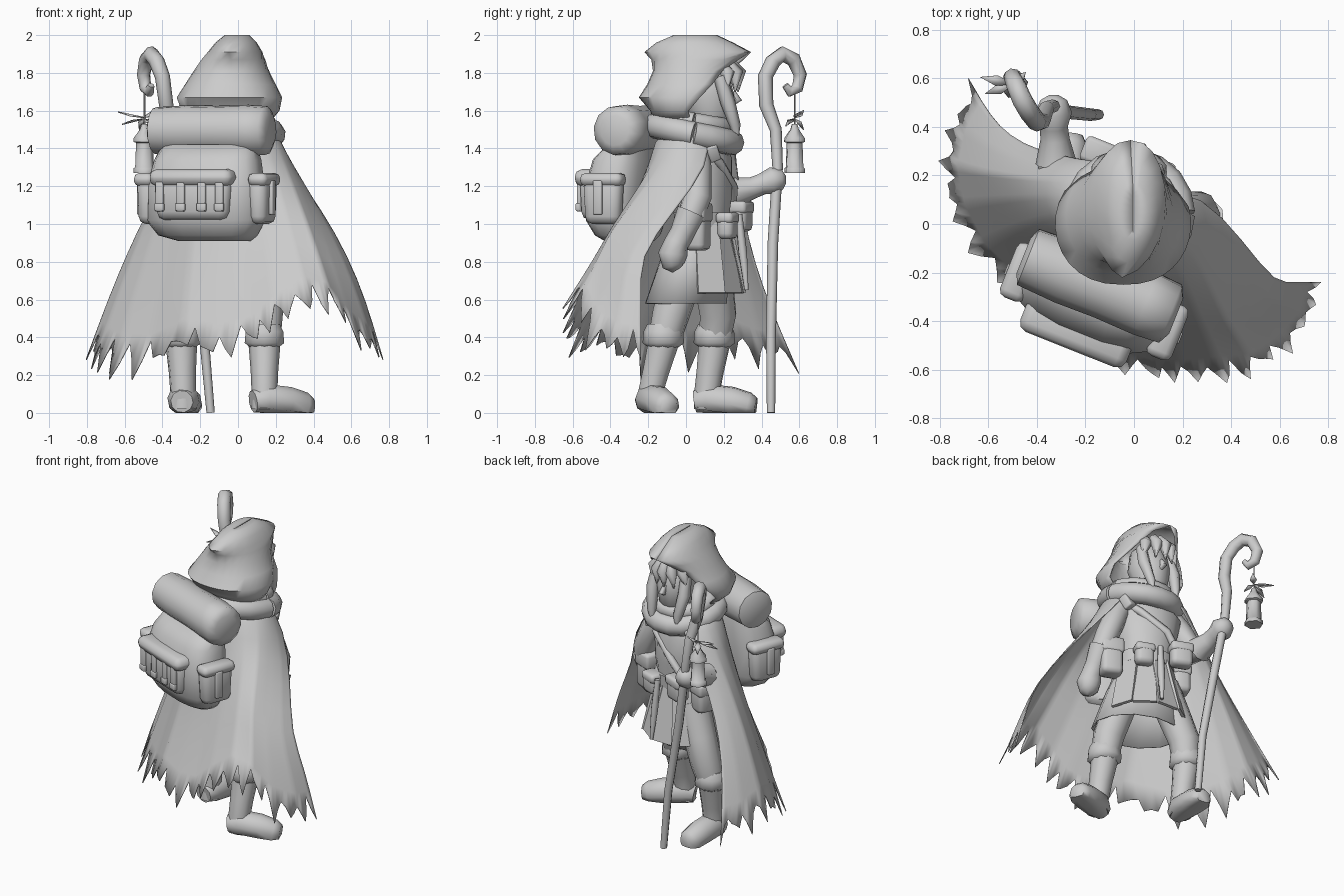
import bpy, bmesh, math, random
from mathutils import Vector, Matrix, Quaternion

if "Cube" in bpy.data.objects:
    bpy.data.objects.remove(bpy.data.objects["Cube"])

random.seed(11)
TURN = -0.38  # the torso and pack are turned about z
grey = bpy.data.materials.new("plain grey")
grey.diffuse_color = (0.6, 0.6, 0.6, 1)
grey.use_nodes = True
grey.node_tree.nodes["Principled BSDF"].inputs["Base Color"].default_value = grey.diffuse_color


def finish(name, bm, thick=0):
    bmesh.ops.recalc_face_normals(bm, faces=bm.faces)
    me = bpy.data.meshes.new(name)
    bm.to_mesh(me)
    bm.free()
    ob = bpy.data.objects.new(name, me)
    bpy.context.collection.objects.link(ob)
    me.materials.append(grey)
    if thick:
        m = ob.modifiers.new("thickness", 'SOLIDIFY')
        m.thickness = thick
    return ob


def skin(name, rows, closed=True, caps=True, thick=0):
    """Skin a list of rows of points with quads."""
    bm = bmesh.new()
    vs = [[bm.verts.new(p) for p in r] for r in rows]
    n = len(rows[0])
    for a, b in zip(vs, vs[1:]):
        for i in range(n if closed else n - 1):
            j = (i + 1) % n
            bm.faces.new((a[i], a[j], b[j], b[i]))
    if caps:
        bm.faces.new(vs[0])
        bm.faces.new(vs[-1])
    return finish(name, bm, thick)


def loft(name, rings, n=12, e=1.0, rot=TURN, caps=True, thick=0):
    """Stack of horizontal rings (x, y, z, rx, ry); e below 1 squares them off."""
    rows = []
    for x, y, z, rx, ry in rings:
        row = []
        for i in range(n):
            a = 2 * math.pi * (i + 0.5) / n
            c, s = math.cos(a), math.sin(a)
            v = Vector((rx * math.copysign(abs(c) ** e, c), ry * math.copysign(abs(s) ** e, s), 0))
            row.append(Matrix.Rotation(rot, 3, 'Z') @ v + Vector((x, y, z)))
        rows.append(row)
    return skin(name, rows, caps=caps, thick=thick)


def tube(name, pts, n=10):
    """Tube through points (x, y, z, radius), flattened where it meets the floor."""
    ps = [Vector(p[:3]) for p in pts]
    rows, q, last = [], Quaternion(), Vector((0, 0, 1))
    for i, p in enumerate(ps):
        d = (ps[min(i + 1, len(ps) - 1)] - ps[max(i - 1, 0)]).normalized()
        q = last.rotation_difference(d) @ q
        last = d
        row = []
        for k in range(n):
            a = 2 * math.pi * k / n
            v = p + q @ Vector((math.cos(a), math.sin(a), 0)) * pts[i][3]
            v.z = max(v.z, 0)
            row.append(v)
        rows.append(row)
    return skin(name, rows)


def box(name, c, half, rot=(0, 0, TURN), bevel=0.02, taper=1.0):
    bm = bmesh.new()
    bmesh.ops.create_cube(bm, size=2)
    for v in bm.verts:
        k = taper if v.co.z < 0 else 1
        v.co = Vector((v.co.x * half[0] * k, v.co.y * half[1] * k, v.co.z * half[2]))
    if bevel:
        bmesh.ops.bevel(bm, geom=bm.edges[:], offset=bevel, segments=2, affect='EDGES', profile=0.5)
    ob = finish(name, bm)
    ob.location, ob.rotation_euler = c, rot
    return ob


# Cloak: hem outline from the right front edge, round the back, to the left front edge
hem = [(.75, -.24, .35), (.72, -.37, .36), (.62, -.5, .44), (.5, -.58, .6), (.36, -.6, .64), (.2, -.62, .52),
       (.08, -.62, .4), (-.1, -.56, .36), (-.3, -.45, .38), (-.48, -.27, .29), (-.65, -.1, .29),
       (-.74, .08, .34), (-.77, .25, .38), (-.73, .42, .32), (-.66, .56, .3)]
COLS, ROWS = 85, 10
rows = [[] for _ in range(ROWS + 1)]
for i in range(COLS):
    u = i / (COLS - 1)
    k = min(int(u * 14), 13)
    h = Vector(hem[k]).lerp(Vector(hem[k + 1]), u * 14 - k)
    tooth = random.uniform(.03, .1) if i % 4 == 2 else random.uniform(-.13, .0) if i % 4 == 0 else random.uniform(-.05, .03)
    a = math.radians(50 - 278 * u)
    ring = Matrix.Rotation(TURN, 3, 'Z') @ Vector((math.cos(a) * .28, math.sin(a) * .2, 0))
    top = ring + Vector((-.04, .05, 1.43))
    rows[0].append(ring * .62 + Vector((-.03, .05, 1.54)))
    w = (2 * u - 1) ** 2
    for r in range(ROWS):
        s = r / (ROWS - 1)
        g = math.sin(math.pi * s)
        fx = s + (.16 * w - .02) * g
        t = min(s / .65, 1)
        fy = s - .1 * g
        # the right front edge sweeps back early, the left one stays behind
        fy = fy + (t * t * (3 - 2 * t) - fy) * w if u < .5 else fy - .1 * w * g
        rows[r + 1].append(Vector((top.x + (h.x - top.x) * fx, top.y + (h.y - top.y) * fy, top.z + (h.z - top.z) * s)))
    d = (rows[-1][i] - rows[-2][i]).normalized()
    rows[-1][i] = rows[-1][i] - d * tooth
skin("cloak", rows, closed=False, caps=False, thick=0.006)

# Hood: rows (z, x centre, half width, y centre, y radius, sweep), open in front
rows = []
for z, cx, hw, yc, ry, sweep in [(1.54, -.03, .2, .0, .17, 105), (1.6, -.04, .26, -.02, .17, 110),
                                 (1.67, -.045, .28, 0, .25, 115), (1.74, -.04, .24, .03, .235, 126),
                                 (1.81, -.035, .2, .045, .22, 140), (1.87, -.025, .17, .075, .24, 156),
                                 (1.91, -.015, .145, .09, .255, 180), (1.96, -.01, .11, .06, .19, 180),
                                 (2.0, -.005, .065, .05, .115, 180)]:
    row = []
    for i in range(21):
        a = math.radians(sweep + (0 if sweep == 180 else 8 if i < 10 else -8)) * (i / 10 - 1)
        spike = .065 * max(0, 1 - abs(z - 1.92) / .07) * max(0, 1 - abs(i - 10) / 3)
        x = math.copysign(abs(math.sin(a)) ** .85, math.sin(a)) if abs(a) < 3.1 else 0
        row.append((cx + hw * x - spike * .6, yc - ry * math.cos(a) - spike, z))
    rows.append(row)
rows.append([(-.005, .05 - .08 * math.cos(math.pi * (i / 10 - 1)), 2.0) for i in range(21)])
skin("hood", rows, closed=False, caps=False, thick=0.01)

# Head, hair and scarf
loft("head", [(-.02, .12, 1.5, .07, .07), (-.02, .14, 1.56, .1, .11), (-.02, .12, 1.68, .13, .14),
              (-.02, .11, 1.8, .11, .12), (-.02, .1, 1.86, .05, .05)], rot=0)
tube("nose", [(-.015, .25, 1.7, .012), (-.01, .275, 1.655, .022), (-.01, .25, 1.64, .012)], 6)
for i in range(5):
    x = -.13 + i * .055
    y = .25 - 5 * (x + .02) ** 2
    tube("hair_lock", [(x * .6, y - .02, 1.86, .03), (x, y + .03, 1.8, .04), (x * 1.2, y + .025, 1.7, .004)], 6)
for s in (-1, 1):
    tube("side_lock", [(-.02 + .11 * s, .18, 1.78, .035), (-.02 + .12 * s, .22, 1.65, .04),
                       (-.02 + .1 * s, .26, 1.52, .03), (-.02 + .09 * s, .27, 1.42, .004)], 6)
for r, z, w, dip in ((.17, 1.54, .05, .03), (.205, 1.475, .068, .045)):
    tube("scarf", [(-.02 + r * math.cos(a), .04 + r * math.sin(a), z - dip * math.sin(a), w)
                   for a in [2 * math.pi * i / 18 for i in range(19)]])

# Torso, belt, skirt and hanging panels
loft("torso", [(-.02, .08, .85, .17, .13), (-.02, .09, 1.0, .165, .13), (-.02, .1, 1.15, .18, .14),
               (-.03, .09, 1.35, .22, .145), (-.03, .07, 1.5, .13, .1)])
loft("belt", [(-.02, .09, .98, .18, .145), (-.02, .09, 1.06, .185, .15)], 14)
loft("skirt", [(-.02, .09, 1.0, .17, .135), (-.02, .05, .82, .23, .18), (-.02, .0, .58, .29, .21)],
     12, caps=False, thick=.008)
for a in (40, 75, 110, 145):
    t = math.radians(a)
    p = Matrix.Rotation(TURN, 3, 'Z') @ Vector((math.cos(t) * .21, math.sin(t) * .17, 0))
    box("skirt_panel", p + Vector((-.02, .08, .82)), (.065, .008, .19), (.22, 0, t - math.pi / 2 + TURN), 0, 1.15)
tube("chest_strap", [(.16, .06, 1.43, .028), (.1, .18, 1.32, .026), (-.06, .25, 1.2, .026), (-.17, .24, 1.06, .026)], 6)
box("strap_buckle", (.17, .14, 1.38), (.035, .03, .045), (.4, .3, .3), .01)
tube("scabbard", [(.02, .28, 1.05, .02), (.03, .3, .85, .025), (.04, .32, .65, .012)], 6)

# Belt pouches
for c, half in (((.24, .06, .985), (.07, .06, .125)), ((.1, .22, .99), (.06, .045, .07)),
                ((-.14, .29, 1.04), (.07, .05, .08)), ((-.24, .16, .96), (.06, .06, .1))):
    box("pouch", c, half, (0, 0, TURN), .03)
    box("pouch_flap", (c[0], c[1], c[2] + half[2] * .6), (half[0] * 1.07, half[1] * 1.08, half[2] * .42), (0, 0, TURN), .02)

# Arms: sleeve, cuff and hand
tube("right_sleeve", [(.13, .05, 1.42, .07), (.2, .06, 1.3, .075), (.27, .06, 1.14, .075), (.29, .02, 1.03, .07)])
tube("right_glove", [(.29, .03, 1.06, .08), (.3, -.02, .95, .066), (.305, -.05, .9, .065),
                     (.31, -.07, .84, .078), (.31, -.065, .78, .06), (.31, -.05, .755, .025)])
tube("left_sleeve", [(-.17, .12, 1.42, .07), (-.25, .14, 1.32, .08), (-.32, .2, 1.16, .08), (-.32, .28, 1.17, .075)])
tube("left_glove", [(-.32, .25, 1.165, .085), (-.325, .35, 1.19, .06), (-.33, .4, 1.21, .058),
                    (-.33, .46, 1.23, .075), (-.33, .51, 1.235, .055), (-.33, .53, 1.235, .02)])

# Legs: thigh, boot cuff, boot shaft and foot
for side, hip, knee, cuff, ankle, toe in (
        ("right", (.07, .03, .88), (.14, -.08, .52), (.14, -.12, .37), (.14, -.19, .1), (.25, .1)),
        ("left", (-.13, .12, .88), (-.27, .17, .52), (-.3, .15, .37), (-.29, .11, .1), (.03, .26))):
    tube(side + "_trouser", [hip + (.11,), Vector(hip).lerp(Vector(knee), .6)[:] + (.105,),
                             knee + (.1,), cuff + (.085,)])
    tube(side + "_boot_cuff", [(cuff[0], cuff[1], cuff[2] + .1, .085), (cuff[0], cuff[1], cuff[2] + .06, .105),
                               cuff + (.11,), (cuff[0], cuff[1], cuff[2] - .03, .07)])
    tube(side + "_boot_shaft", [cuff + (.085,), Vector(cuff).lerp(Vector(ankle), .55)[:] + (.073,),
                                ankle + (.068,), (ankle[0], ankle[1], .02, .07)])
    tx, ty = toe
    tube(side + "_foot", [(ankle[0] - .24 * tx, ankle[1] - .24 * ty, .06, .06),
                          (ankle[0], ankle[1], .07, .085), (ankle[0] + tx * .5, ankle[1] + ty * .5, .055, .085),
                          (ankle[0] + tx * .85, ankle[1] + ty * .85, .035, .075),
                          (ankle[0] + tx, ankle[1] + ty, .03, .05)])

# Backpack, placed along its own width (u) and depth (d) directions
U, D = Vector((.93, -.37, 0)), Vector((-.37, -.93, 0))
P = Vector((-.16, -.31, 0))


def at(u, d, z):
    return P + U * u + D * d + Vector((0, 0, z))


loft("backpack", [(-.12, -.3, .91, .2, .1), (-.16, -.31, .94, .27, .13), (-.17, -.32, 1.02, .325, .16),
                  (-.17, -.32, 1.2, .32, .165), (-.16, -.3, 1.34, .29, .15), (-.15, -.27, 1.42, .26, .1)], 16, .7)
tube("bedroll", [at(u, -.06, 1.495)[:] + (r,) for u, r in
                 ((-.34, .08), (-.32, .125), (-.15, .135), (.02, .132), (.2, .138), (.31, .13), (.335, .08))], 12)
box("back_pocket", at(-.02, .14, 1.13), (.22, .07, .11), bevel=.045, taper=.92)
box("pocket_flap", at(-.02, .15, 1.245), (.235, .08, .045), bevel=.04)
for u in (-.19, -.07, .05, .15):
    box("pocket_strap", at(u, .21, 1.15), (.022, .012, .085), bevel=.006)
    box("strap_end", at(u, .215, 1.09), (.026, .012, .02), bevel=.006)
for s in (-1, 1):
    box("side_pocket", at(.315 * s, .01, 1.12), (.055, .11, .12), bevel=.04, taper=.9)
    box("side_flap", at(.325 * s, .01, 1.235), (.055, .12, .035), bevel=.03)
    box("side_strap", at(.375 * s, .02, 1.14), (.012, .025, .09), bevel=.006)

# Staff with a hooked top
staff = [(-.145, .45, 0, .022), (-.18, .45, .4, .026), (-.27, .46, .9, .028), (-.335, .485, 1.3, .028),
         (-.36, .475, 1.5, .032), (-.38, .425, 1.63, .038), (-.4, .42, 1.78, .04), (-.43, .46, 1.86, .042),
         (-.46, .51, 1.9, .042), (-.485, .57, 1.87, .04), (-.5, .605, 1.79, .036), (-.49, .59, 1.72, .032),
         (-.47, .55, 1.7, .028), (-.46, .525, 1.735, .018)]
tube("staff", staff, 8)

# Lantern with cord and leaves
L = (-.495, .575)
tube("lantern_cord", [L + (1.7, .004), L + (1.48, .004)], 4)
loft("lantern", [L + r for r in ((1.27, .058, .058), (1.295, .058, .058), (1.3, .05, .05), (1.43, .045, .045),
                                 (1.435, .06, .06), (1.455, .058, .058), (1.5, .025, .025), (1.53, .015, .015))], 6)
for dx, dy, dz in ((-.14, .03, .03), (-.12, -.04, -.03), (.05, .05, .04), (.04, -.05, -.04), (-.03, .05, -.06)):
    x, y, z = L + (1.56,)
    bm = bmesh.new()
    w = Vector((-dy, dx, 0)).normalized() * .022
    m = Vector((x + dx * .5, y + dy * .5, z + dz * .3))
    bm.faces.new([bm.verts.new(p) for p in ((x, y, z), m + w, (x + dx, y + dy, z + dz), m - w)])
    finish("leaf", bm, .006)

bpy.ops.object.select_all(action='SELECT')
bpy.context.view_layer.objects.active = bpy.context.scene.objects[0]
bpy.ops.object.shade_smooth_by_angle(angle=math.radians(62))
